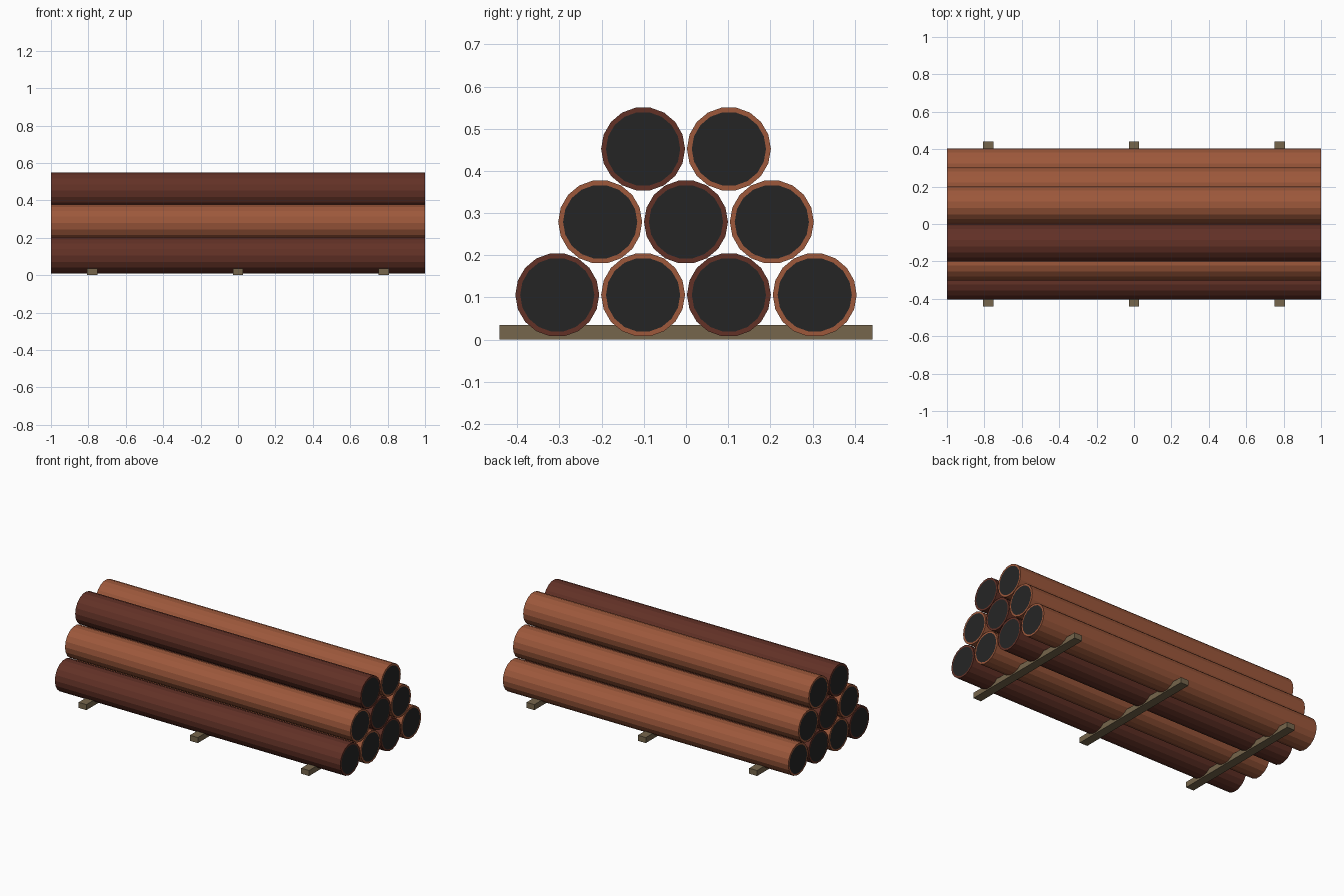
import bpy, bmesh, math

if "Cube" in bpy.data.objects:
    bpy.data.objects.remove(bpy.data.objects["Cube"])

SIDES, R, R_IN, HALF = 18, 0.0995, 0.088, 1.0
STEP, ROW_Z, ROW_H = 0.2035, 0.106, 0.173


def material(name, rgb):
    m = bpy.data.materials.new(name)
    lin = [((c / 255 + 0.055) / 1.055) ** 2.4 for c in rgb]
    m.diffuse_color = (*lin, 1)
    m.use_nodes = True
    m.node_tree.nodes["Principled BSDF"].inputs["Base Color"].default_value = m.diffuse_color
    return m


rust = material("rust_orange", (157, 88, 59))
brown = material("dark_red_brown", (98, 49, 38))
black = material("dark_bore", (37, 37, 37))
wood = material("weathered_wood", (118, 102, 76))


def finish(bm, name, mats):
    bmesh.ops.recalc_face_normals(bm, faces=bm.faces)
    me = bpy.data.meshes.new(name)
    bm.to_mesh(me)
    bm.free()
    for m in mats:
        me.materials.append(m)
    ob = bpy.data.objects.new(name, me)
    bpy.context.collection.objects.link(ob)
    return ob


# Pipe: faceted tube along x with a rim and a dark disc at each end
def pipe(name, y, z, mat):
    bm = bmesh.new()

    def ring(x, r):
        return [bm.verts.new((x, r * math.cos(a), r * math.sin(a)))
                for a in (2 * math.pi * i / SIDES for i in range(SIDES))]

    rings = [ring(-HALF, R_IN), ring(-HALF, R), ring(HALF, R), ring(HALF, R_IN)]
    for a, b in zip(rings, rings[1:]):
        for i in range(SIDES):
            j = (i + 1) % SIDES
            bm.faces.new((a[i], a[j], b[j], b[i]))
    for end in (rings[0], rings[-1]):
        bm.faces.new(end).material_index = 1
    finish(bm, name, [mat, black]).location = (0, y, z)


# Stack: rows of four, three and two, alternating colours
for row, count in enumerate((4, 3, 2)):
    for i in range(count):
        y = (i - (count - 1) / 2) * STEP
        dark = (i + row) % 2 == 0
        pipe(f"pipe_row{row + 1}_{i + 1}", y, ROW_Z + row * ROW_H,
             brown if dark else rust)

# Wooden bearers under the stack
for n, x in enumerate((-0.78, 0, 0.78)):
    bm = bmesh.new()
    bmesh.ops.create_cube(bm, size=1)
    bmesh.ops.scale(bm, vec=(0.055, 0.884, 0.035), verts=bm.verts)
    finish(bm, f"wooden_bearer_{n + 1}", [wood]).location = (x, 0, 0.0175)
